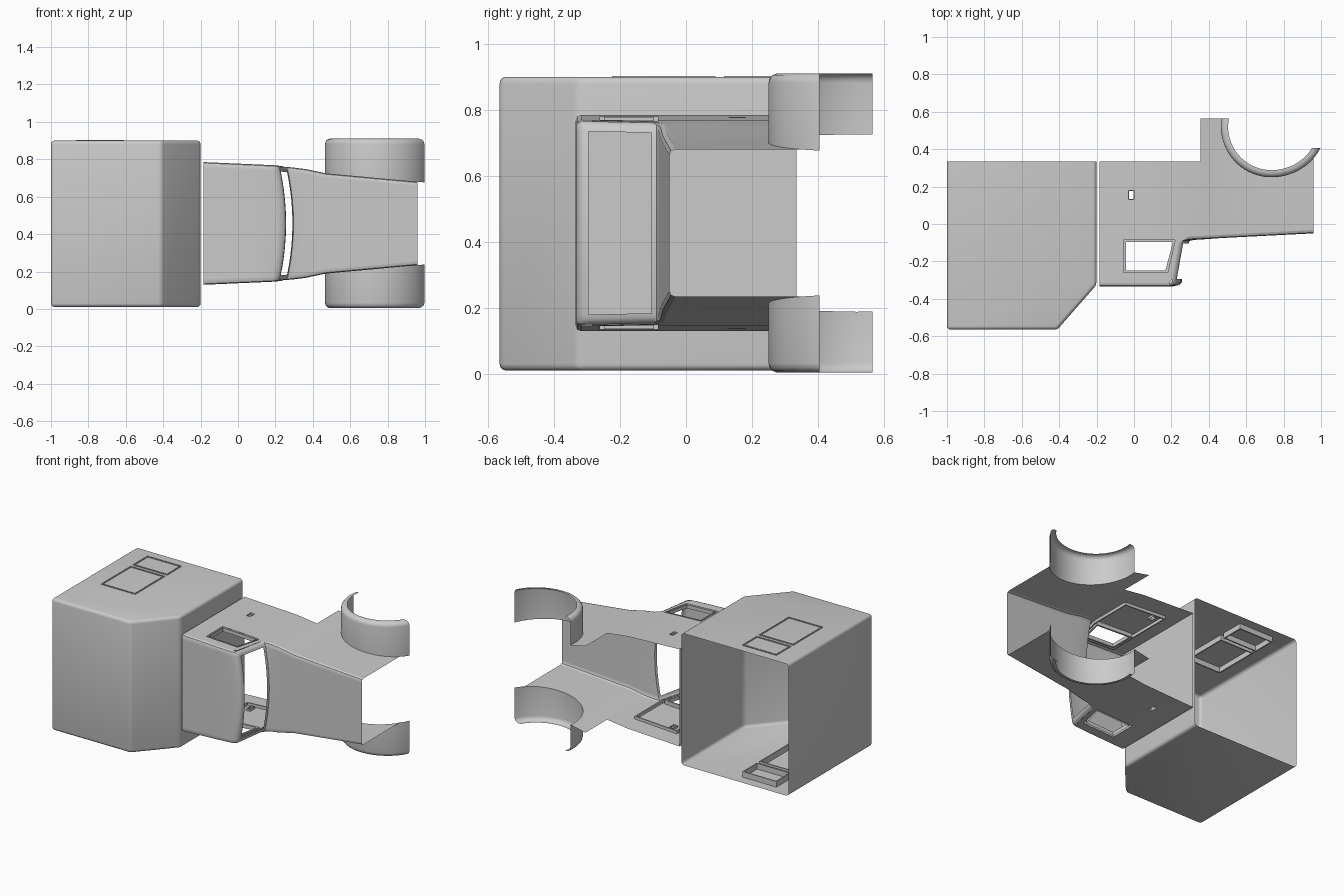
import bpy, bmesh, math
from mathutils import Vector

if "Cube" in bpy.data.objects:
    bpy.data.objects.remove(bpy.data.objects["Cube"])

MID = 0.457          # height of the mirror plane
WIDTHS = [(-.185, .328), (.2, .311), (.36, .291), (.47, .268), (.96, .223), (1.1, .21)]


def half_width(x):
    """Half width of cab and bonnet at position x."""
    for (x0, w0), (x1, w1) in zip(WIDTHS, WIDTHS[1:]):
        if x <= x1:
            return w0 + (w1 - w0) * (x - x0) / (x1 - x0)
    return WIDTHS[-1][1]


def finish(name, bm, angle=35, mirror=True):
    bmesh.ops.recalc_face_normals(bm, faces=bm.faces)
    me = bpy.data.meshes.new(name)
    bm.to_mesh(me)
    bm.free()
    ob = bpy.data.objects.new(name, me)
    bpy.context.collection.objects.link(ob)
    if mirror:
        ob.location.z = MID
        m = ob.modifiers.new("Mirror", 'MIRROR')
        m.use_axis = (False, False, True)
        m.merge_threshold = 0.0005
    bpy.ops.object.select_all(action='DESELECT')
    bpy.context.view_layer.objects.active = ob
    ob.select_set(True)
    bpy.ops.object.shade_smooth_by_angle(angle=math.radians(angle))
    return ob


def grid(bm, rows, skip=lambda i, j: False):
    vs = [[bm.verts.new(p) for p in r] for r in rows]
    for i in range(len(vs) - 1):
        for j in range(len(vs[0]) - 1):
            if not skip(i, j):
                bm.faces.new((vs[i][j], vs[i][j + 1], vs[i + 1][j + 1], vs[i + 1][j]))


def rim(name, pts, zfun, width, depth, proud=0.0):
    """Thin frame around an outline, reaching inward from the panel."""
    bm = bmesh.new()
    c = sum((Vector(p) for p in pts), Vector((0, 0))) / len(pts)
    rows = []
    for p in pts + pts[:1]:
        p = Vector(p)
        d = c - p
        q = p + Vector((math.copysign(width, d.x), math.copysign(width, d.y)))
        rows.append([(p.x, p.y, zfun(p.x) + proud), (p.x, p.y, zfun(p.x) - depth),
                     (q.x, q.y, zfun(q.x) - depth), (q.x, q.y, zfun(q.x) + proud)])
    grid(bm, rows)
    bmesh.ops.remove_doubles(bm, verts=bm.verts, dist=1e-5)
    return finish(name, bm, 30)


def rect(x0, x1, y0, y1):
    return [(x0, y0), (x1, y0), (x1, y1), (x0, y1)]


# Cargo box: extruded profile, rounded edges, open underside
bm = bmesh.new()
prof = [(-1, .335), (-1, -.565), (-.41, -.565), (-.2, -.325), (-.2, .335)]
face = bm.faces.new([bm.verts.new((x, y, .01)) for x, y in prof])
ext = bmesh.ops.extrude_face_region(bm, geom=[face])
bmesh.ops.translate(bm, vec=(0, 0, .89),
                    verts=[v for v in ext['geom'] if isinstance(v, bmesh.types.BMVert)])
bmesh.ops.recalc_face_normals(bm, faces=bm.faces)
under = [f for f in bm.faces if all(v.co.y > .33 for v in f.verts)]
bmesh.ops.delete(bm, geom=under, context='FACES_ONLY')
bmesh.ops.bevel(bm, geom=[e for e in bm.edges if len(e.link_faces) == 2],
                offset=.02, segments=4, profile=.5, affect='EDGES')
finish("cargo_box", bm, 40, mirror=False)

# Hatch frames on both sides of the cargo box
for name, y0, y1 in (("small_hatch", .115, .27), ("large_hatch", -.225, .09)):
    rim(name, rect(-.865, -.61, y0, y1), lambda x: .443, .008, .035, .003)

# Cab and bonnet sides with window, handle hole and wheel arch
CX, CY, R = .735, .52, .27


def arch(r, a):
    return (CX + r * math.cos(a) * (1.07 if math.cos(a) > 0 else 1), CY + r * math.sin(a))


def arch_angles(r, n=32):
    a0, a1 = math.pi - math.asin(.045 / r), 2 * math.pi - math.asin(.115 / r)
    return [a0 + (a1 - a0) * i / n for i in range(n + 1)]


window = [(-.055, -.085), (.22, -.085), (.18, -.26), (-.055, -.26)]
handle = rect(-.03, 0, .13, .18)
arc = [p for p in (arch(R, a) for a in arch_angles(R)) if p[0] < .955]
outline = ([(-.185, .335), (.355, .335), (.355, .565)] + arc +
           [(.96, .37), (.96, -.032), (.29, -.067), (.24, -.1), (.204, -.295),
            (.185, -.317), (-.185, -.317)])
bm = bmesh.new()
edges = []
for loop in (outline, window, handle):
    vs = [bm.verts.new((x, y, 0)) for x, y in loop]
    edges += [bm.edges.new((vs[i - 1], vs[i])) for i in range(len(vs))]
bmesh.ops.triangle_fill(bm, use_beauty=True, use_dissolve=False, edges=edges, normal=(0, 0, 1))
for x in (.2, .36, .47):
    bmesh.ops.bisect_plane(bm, geom=bm.verts[:] + bm.edges[:] + bm.faces[:],
                           plane_co=(x, 0, 0), plane_no=(1, 0, 0))
for v in bm.verts:
    v.co.z = half_width(v.co.x)
finish("cab_side", bm)

# Door seam and window rim
door = [(-.075, .205), (.24, .205), (.24, -.08), (.195, -.285), (-.075, -.285)]
rim("door_seam", door, half_width, .008, .02)
rim("window_rim", window, half_width, -.012, .025)
rim("handle_rim", handle, half_width, -.004, .015)

# Roof, windscreen frame and bonnet: x, y, outward normal, bulge
rows = [(-.185, -.335, 0, -1, 0), (.1, -.335, 0, -1, 0), (.185, -.333, 0, -1, .7),
        (.208, -.326, .7, -.7, 1), (.22, -.312, 1, 0, 1), (.222, -.295, 1, 0, 1),
        (.256, -.105, 1, 0, 1), (.262, -.09, 1, 0, 1), (.29, -.085, 0, -1, .9),
        (.36, -.081, 0, -1, .7), (.47, -.075, 0, -1, 0), (.96, -.05, 0, -1, 0)]
skin = []
for x, y, nx, ny, b in rows:
    h, row = half_width(x), []
    cols = [(h, .018), (h - .005, .005), (h - .018, 0)]
    cols += [(h * t, 0) for t in (.9, .75, .6, .4, .2, 0)]
    for z, drop in cols:
        row.append((x - nx * drop + .035 * b * (1 - (z / h) ** 2), y - ny * drop, z))
    skin.append(row)
bm = bmesh.new()
grid(bm, skin, lambda i, j: i == 5 and j >= 3)
finish("roof_and_bonnet", bm, 40)

# Cab rear wall
bm = bmesh.new()
w = half_width(-.185)
bm.faces.new([bm.verts.new((-.185, y, z)) for y, z in
              [(.335, 0), (.335, w), (-.317, w), (-.330, w - .005), (-.335, w - .018), (-.335, 0)]])
finish("cab_rear_wall", bm)

# Front wheel arches with rounded outer lip
bm = bmesh.new()
section = [(R, None), (R, .425), (.267, .438), (.258, .448), (.246, .453), (.232, .453)]
strips = []
for r, z in section:
    pts = [arch(r, a) for a in arch_angles(r)]
    strips.append([(x, y, half_width(x) if z is None else z) for x, y in pts])
grid(bm, strips)
finish("wheel_arch", bm, 50)
